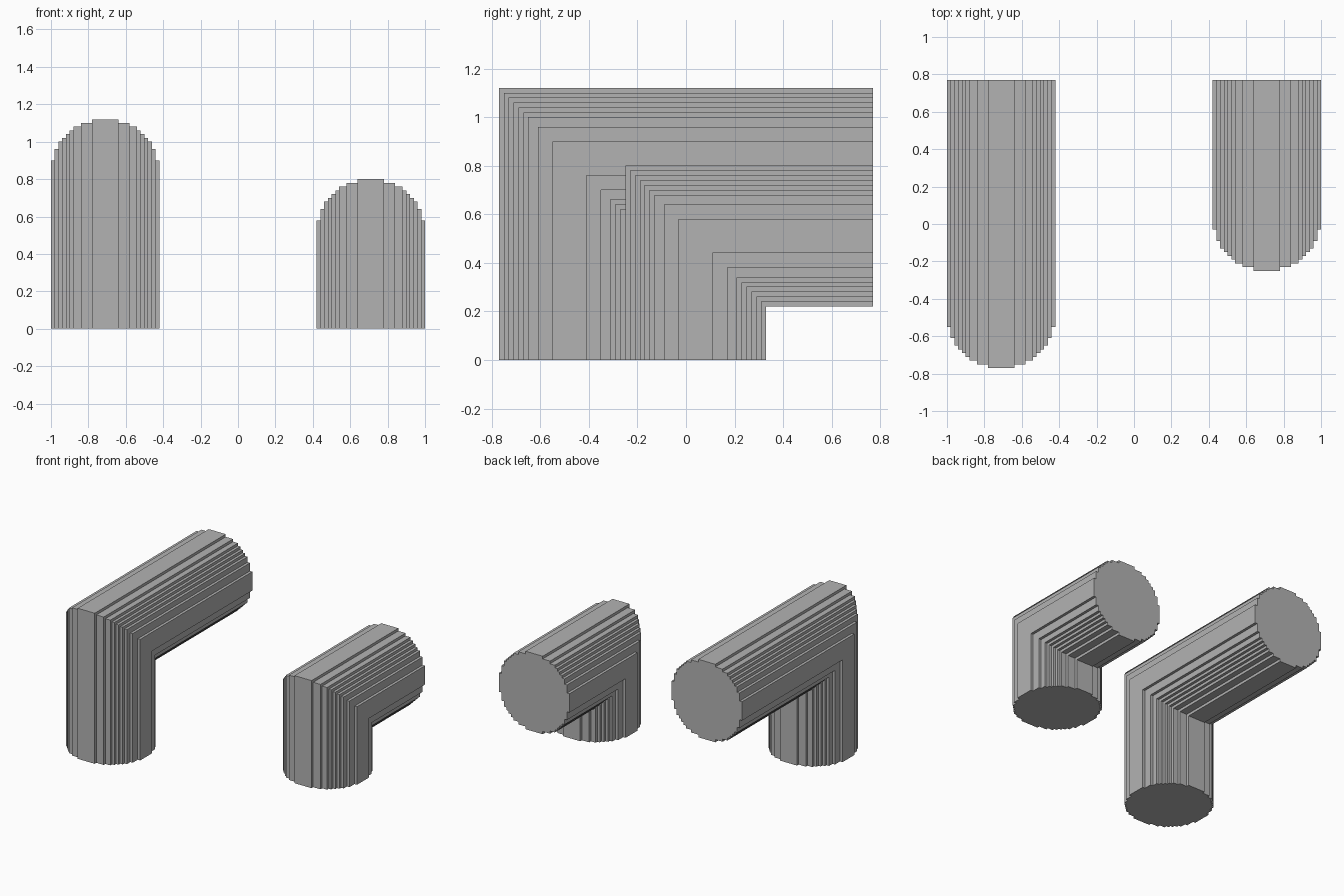
import bpy
import bmesh

default_cube = bpy.data.objects.get("Cube")
if default_cube:
    bpy.data.objects.remove(default_cube, do_unlink=True)

# Single plain grey
grey = bpy.data.materials.new("plain grey")
grey.use_nodes = True
colour = (0.45, 0.45, 0.45, 1)
grey.diffuse_color = colour
grey.node_tree.nodes["Principled BSDF"].inputs["Base Color"].default_value = colour

BACK_Y = 0.77
STEPS = [0.29, 0.27, 0.25, 0.23, 0.21, 0.19, 0.17, 0.13, 0.07]


def stepped_circle():
    """Staircase outline of a round section, one quadrant turned four times."""
    quadrant = []
    for i, (u, v) in enumerate(zip(STEPS, reversed(STEPS))):
        quadrant.append((u, v))
        if i + 1 < len(STEPS):
            quadrant.append((STEPS[i + 1], v))
    outline = []
    for _ in range(4):
        outline += quadrant
        quadrant = [(-v, u) for u, v in quadrant]
    return outline


def elbow(name, cx, cy, cz):
    """Upright leg mitred at 45 degrees into an arm running to the back."""
    outline = stepped_circle()
    bm = bmesh.new()
    foot = [bm.verts.new((cx + u, cy + v, 0)) for u, v in outline]
    mitre = [bm.verts.new((cx + u, cy + v, cz - v)) for u, v in outline]
    end = [bm.verts.new((cx + u, BACK_Y, cz - v)) for u, v in outline]
    count = len(outline)
    for low, high in ((foot, mitre), (mitre, end)):
        for i in range(count):
            j = (i + 1) % count
            bm.faces.new((low[i], low[j], high[j], high[i]))
    # End caps
    bm.faces.new(foot[::-1])
    bm.faces.new(end)
    bmesh.ops.recalc_face_normals(bm, faces=bm.faces)
    mesh = bpy.data.meshes.new(name)
    bm.to_mesh(mesh)
    bm.free()
    mesh.materials.append(grey)
    bpy.context.collection.objects.link(bpy.data.objects.new(name, mesh))


# Tall elbow on the right, short elbow on the left
elbow("tall_pipe_elbow", -0.71, -0.48, 0.83)
elbow("short_pipe_elbow", 0.71, 0.04, 0.51)
